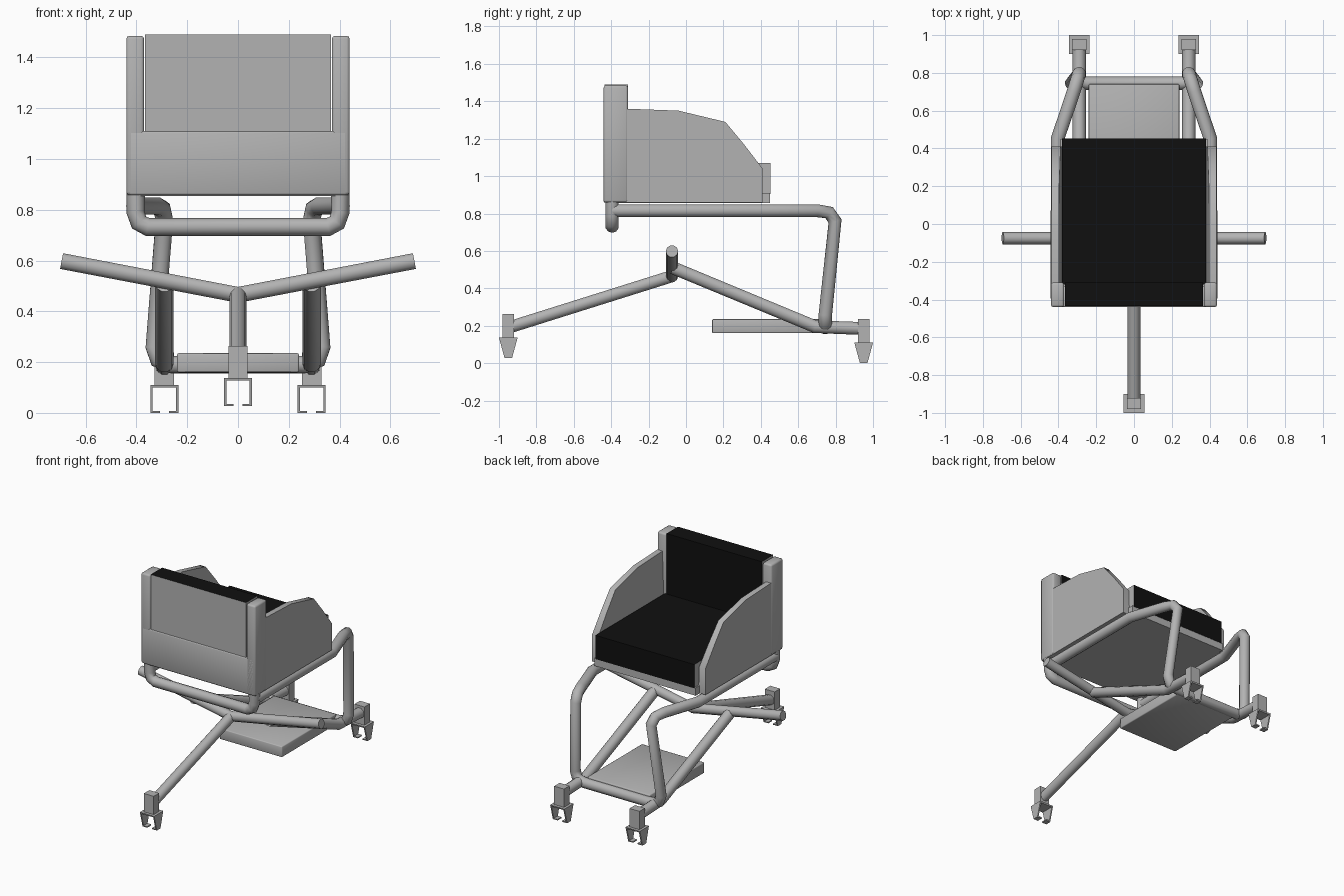
import bpy, bmesh
from mathutils import Vector

if "Cube" in bpy.data.objects:
    bpy.data.objects.remove(bpy.data.objects["Cube"])


def material(name, v):
    m = bpy.data.materials.new(name)
    m.diffuse_color = (v, v, v, 1)
    m.use_nodes = True
    m.node_tree.nodes["Principled BSDF"].inputs["Base Color"].default_value = m.diffuse_color
    return m


GREY = material("grey_metal", 0.45)
BLACK = material("black_padding", 0.005)


def finish(name, bm, mats=(GREY,), bevel=0.0, rule=None):
    bmesh.ops.recalc_face_normals(bm, faces=bm.faces)
    if bevel:
        bmesh.ops.bevel(bm, geom=bm.edges[:], offset=bevel, segments=2,
                        profile=0.5, affect='EDGES')
    bm.normal_update()
    if rule:
        for f in bm.faces:
            f.material_index = rule(f)
    me = bpy.data.meshes.new(name)
    bm.to_mesh(me)
    bm.free()
    for m in mats:
        me.materials.append(m)
    ob = bpy.data.objects.new(name, me)
    bpy.context.collection.objects.link(ob)
    smooth(ob)
    return ob


def smooth(ob):
    bpy.ops.object.select_all(action='DESELECT')
    ob.select_set(True)
    bpy.context.view_layer.objects.active = ob
    bpy.ops.object.shade_smooth_by_angle(angle=0.9)


def prism(name, front, back, **kw):
    """Solid between two matching outlines."""
    bm = bmesh.new()
    a = [bm.verts.new(p) for p in front]
    b = [bm.verts.new(p) for p in back]
    n = len(a)
    bm.faces.new(a)
    bm.faces.new(b[::-1])
    for i in range(n):
        bm.faces.new((a[i], b[i], b[(i + 1) % n], a[(i + 1) % n]))
    return finish(name, bm, **kw)


def box(name, x, y, z, **kw):
    ring = [(x[0], y[0]), (x[1], y[0]), (x[1], y[1]), (x[0], y[1])]
    return prism(name, [(*p, z[0]) for p in ring], [(*p, z[1]) for p in ring], **kw)


def tube(name, pts, r=0.036):
    cu = bpy.data.curves.new(name, 'CURVE')
    cu.dimensions = '3D'
    cu.bevel_depth = r
    cu.bevel_resolution = 3
    cu.use_fill_caps = True
    sp = cu.splines.new('POLY')
    sp.points.add(len(pts) - 1)
    for p, co in zip(sp.points, pts):
        p.co = (*co, 1)
    tmp = bpy.data.objects.new(name + "_path", cu)
    bpy.context.collection.objects.link(tmp)
    bpy.context.view_layer.update()
    me = bpy.data.meshes.new_from_object(
        tmp.evaluated_get(bpy.context.evaluated_depsgraph_get()))
    bpy.data.objects.remove(tmp)
    me.materials.clear()
    me.materials.append(GREY)
    ob = bpy.data.objects.new(name, me)
    bpy.context.collection.objects.link(ob)
    smooth(ob)
    return ob


def mirrored(path):
    """Path from one side to its mirror image."""
    return path + [(-x, y, z) for x, y, z in reversed(path)]


# Padding is black on its upper and rear-facing (+y) faces
def padded(f):
    return 1 if f.normal.y > 0.5 or f.normal.z > 0.5 else 0


box("seat_base", (-0.39, 0.39), (-0.43, 0.45), (0.855, 0.91))
box("seat_cushion", (-0.38, 0.38), (-0.32, 0.452), (0.905, 1.07),
    mats=(GREY, BLACK), rule=padded)
box("backrest", (-0.366, 0.366), (-0.435, -0.31), (0.90, 1.49),
    mats=(GREY, BLACK), rule=padded)
box("lower_back_shell", (-0.43, 0.43), (-0.44, -0.33), (0.858, 1.11), bevel=0.008)

# Side panels and back posts
profile = [(-0.43, 0.858), (0.41, 0.858), (0.41, 1.04), (0.31, 1.17),
           (0.21, 1.29), (-0.04, 1.35), (-0.31, 1.36), (-0.43, 1.36)]
for s, side in ((1, "right"), (-1, "left")):
    prism(side + "_side_panel",
          [(s * (0.383 + 0.03 * (z - 0.858)), y, z) for y, z in profile],
          [(s * 0.437, y, z) for y, z in profile])
    box(side + "_back_post", sorted((s * 0.37, s * 0.44)), (-0.44, -0.31),
        (0.858, 1.485), bevel=0.012)

# Main bent tube: seat rails, front legs and lower crossbar
tube("seat_frame", list(reversed(mirrored([
    (0.405, -0.395, 0.815), (0.405, 0.45, 0.815), (0.32, 0.70, 0.815),
    (0.30, 0.765, 0.805), (0.29, 0.797, 0.76), (0.33, 0.745, 0.26),
    (0.315, 0.745, 0.21), (0.26, 0.745, 0.19)]))))
# Hoop under the backrest
tube("rear_hoop", mirrored([(0.403, -0.395, 0.88), (0.403, -0.395, 0.79),
                            (0.39, -0.395, 0.75), (0.355, -0.395, 0.732)]))

# Lower structure: V arms, long support bars and the single leg
HUB = (0, -0.075, 0.465)
tube("v_arms", [(-0.695, -0.075, 0.598), HUB, (0.695, -0.075, 0.598)], 0.033)
tube("single_leg", [HUB, (0, -0.95, 0.19)], 0.034)
for s, side in ((1, "right"), (-1, "left")):
    tube(side + "_support_bar", [(s * 0.29, -0.07, 0.51), (s * 0.29, 0.69, 0.195),
                                 (s * 0.29, 0.95, 0.185)])

# Foot plate
box("foot_plate", (-0.24, 0.24), (0.14, 0.74), (0.16, 0.235), bevel=0.006)

# Feet: a block with an open clip beneath it
clip = [(-0.055, 0.11), (0.055, 0.11), (0.055, 0), (0.018, 0), (0.018, 0.008),
        (0.046, 0.008), (0.046, 0.1), (-0.046, 0.1), (-0.046, 0.008),
        (-0.018, 0.008), (-0.018, 0), (-0.055, 0)]
for name, x, y, z0 in (("right", 0.29, 0.95, 0), ("left", -0.29, 0.95, 0),
                       ("single", 0, -0.95, 0.027)):
    box(name + "_foot_block", (x - 0.038, x + 0.038), (y - 0.03, y + 0.03),
        (z0 + 0.105, z0 + 0.237))
    ends = [[(x + cx, y + e * (0.02 + 0.03 * cz / 0.11), z0 + cz) for cx, cz in clip]
            for e in (-1, 1)]
    prism(name + "_foot_clip", *ends)
